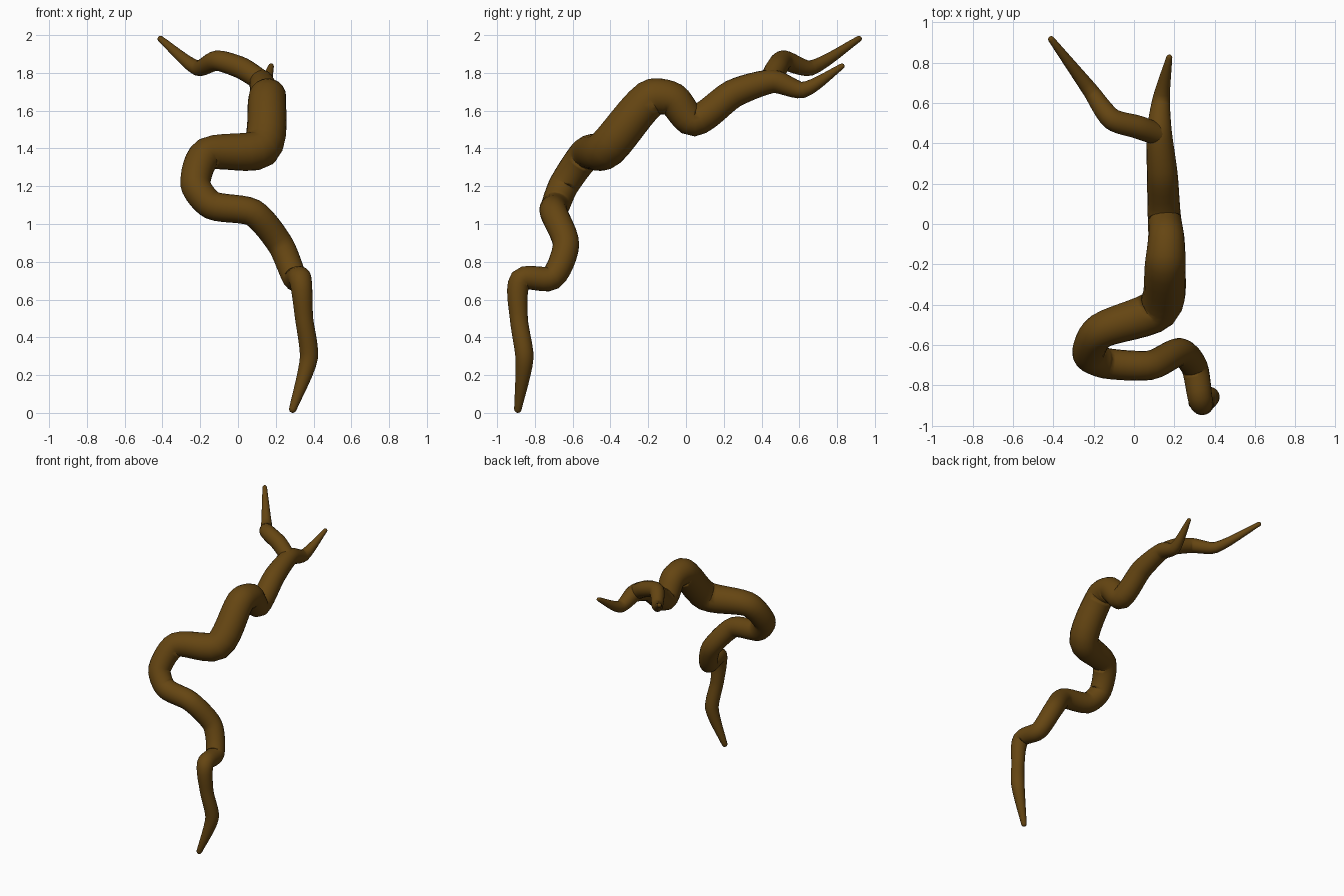
import bpy, bmesh, math
from mathutils import Vector

if "Cube" in bpy.data.objects:
    bpy.data.objects.remove(bpy.data.objects["Cube"])

SIDES = 20
STEPS = 6

bark = bpy.data.materials.new("brown bark")
bark.diffuse_color = (0.13, 0.06, 0.006, 1)
bark.use_nodes = True
bark.node_tree.nodes["Principled BSDF"].inputs["Base Color"].default_value = bark.diffuse_color


def smooth_path(pts, tension=0.36):
    """Cardinal spline through (x, y, z, radius) points."""
    p = [Vector(q) for q in pts]
    out = []
    for i in range(len(p) - 1):
        a, b = p[i], p[i + 1]
        d = (b - a).to_3d().length
        # tangents scaled by segment length so short segments do not overshoot
        def tangent(j):
            lo, hi = max(j - 1, 0), min(j + 1, len(p) - 1)
            t = p[hi] - p[lo]
            return t / max(t.to_3d().length, 1e-6) * d * tension * 2
        ta, tb = tangent(i), tangent(i + 1)
        for k in range(STEPS):
            t = k / STEPS
            out.append(a * (2*t**3 - 3*t*t + 1) + ta * (t**3 - 2*t*t + t)
                       + b * (3*t*t - 2*t**3) + tb * (t**3 - t*t))
    out.append(p[-1])
    return [(q.to_3d(), q.w) for q in out]


def tube(name, pts):
    """Round limb swept along a path, with domed ends."""
    path = smooth_path(pts)
    n = len(path)
    dirs = [(path[min(i + 1, n - 1)][0] - path[max(i - 1, 0)][0]).normalized()
            for i in range(n)]
    rings = [(c, r, d) for (c, r), d in zip(path, dirs)]
    # domes
    angles = [math.radians(a) for a in (30, 55, 78)]
    c, r, d = rings[0]
    start = [(c - d * r * math.sin(a), r * math.cos(a), d) for a in reversed(angles)]
    c, r, d = rings[-1]
    end = [(c + d * r * math.sin(a), r * math.cos(a), d) for a in angles]
    rings = start + rings + end

    bm = bmesh.new()
    normal = rings[0][2].orthogonal().normalized()
    loops = []
    for c, r, d in rings:
        normal = (normal - d * normal.dot(d)).normalized()
        side = d.cross(normal)
        loops.append([bm.verts.new(c + (normal * math.cos(t) + side * math.sin(t)) * r)
                      for t in (2 * math.pi * k / SIDES for k in range(SIDES))])
    for a, b in zip(loops, loops[1:]):
        for k in range(SIDES):
            m = (k + 1) % SIDES
            bm.faces.new((a[k], a[m], b[m], b[k]))
    bm.faces.new(list(reversed(loops[0])))
    bm.faces.new(loops[-1])
    for f in bm.faces:
        f.smooth = True
    bmesh.ops.recalc_face_normals(bm, faces=bm.faces)
    me = bpy.data.meshes.new(name)
    bm.to_mesh(me)
    bm.free()
    me.materials.append(bark)
    ob = bpy.data.objects.new(name, me)
    bpy.context.collection.objects.link(ob)
    return ob


# main limb: from the lower tip, up through the bends, to the short twig
tube("main_limb", [
    (0.29, -0.89, 0.02, 0.02),
    (0.375, -0.855, 0.29, 0.048),
    (0.35, -0.885, 0.50, 0.048),
    (0.33, -0.875, 0.705, 0.06),
    (0.30, -0.71, 0.715, 0.066),
    (0.225, -0.635, 0.89, 0.07),
    (0.08, -0.70, 1.06, 0.073),
    (-0.14, -0.69, 1.10, 0.076),
    (-0.225, -0.645, 1.21, 0.08),
    (-0.165, -0.53, 1.37, 0.088),
    (0.12, -0.42, 1.40, 0.105),
    (0.155, -0.19, 1.665, 0.10),
    (0.16, -0.07, 1.66, 0.09),
    (0.15, 0.04, 1.545, 0.082),
    (0.14, 0.25, 1.69, 0.076),
    (0.125, 0.46, 1.755, 0.062),
    (0.135, 0.62, 1.71, 0.043),
    (0.175, 0.825, 1.835, 0.015),
])

# long twig leaving the fork
tube("side_twig", [
    (0.13, 0.44, 1.755, 0.055),
    (0.02, 0.48, 1.825, 0.058),
    (-0.11, 0.52, 1.865, 0.054),
    (-0.215, 0.66, 1.825, 0.04),
    (-0.41, 0.915, 1.98, 0.016),
])
